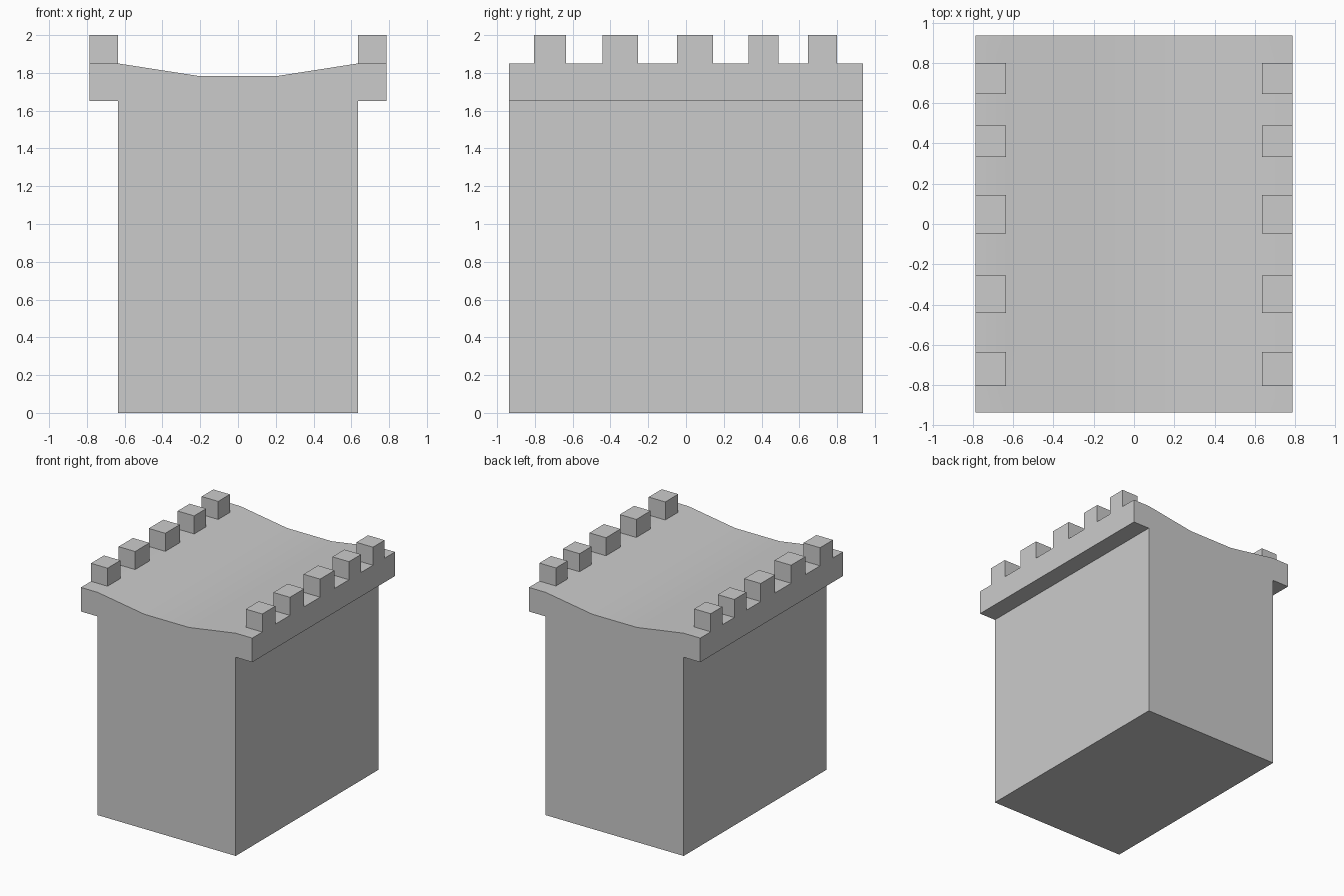
import bpy, bmesh, math

if "Cube" in bpy.data.objects:
    bpy.data.objects.remove(bpy.data.objects["Cube"])

HALF_Y = 0.937
WALL_X, PARAPET_X = 0.635, 0.787
# merlon start/end positions along y
MERLONS = [(-0.805, -0.635), (-0.443, -0.255), (-0.047, 0.143),
           (0.332, 0.49), (0.647, 0.80)]

# front profile: block, overhanging parapets, sagging deck
half = [(WALL_X, 0), (WALL_X, 1.65), (PARAPET_X, 1.65),
        (PARAPET_X, 1.85), (WALL_X, 1.85), (0.205, 1.783)]
profile = half + [(-x, z) for x, z in reversed(half)]
n = len(profile)

# loft the profile along y, with a station at every merlon end
stations = [-HALF_Y] + [y for pair in MERLONS for y in pair] + [HALF_Y]
bm = bmesh.new()
rings = [[bm.verts.new((x, y, z)) for x, z in profile] for y in stations]
for a, b in zip(rings, rings[1:]):
    for i in range(n):
        j = (i + 1) % n
        bm.faces.new((a[i], b[i], b[j], a[j]))
bm.faces.new(rings[0])
bm.faces.new(rings[-1][::-1])
bmesh.ops.recalc_face_normals(bm, faces=bm.faces)


# raise merlons out of the parapet tops
def is_merlon(face):
    c = face.calc_center_median()
    return (face.normal.z > 0.99 and abs(c.x) > WALL_X
            and any(lo < c.y < hi for lo, hi in MERLONS))


tops = [f for f in bm.faces if is_merlon(f)]
raised = bmesh.ops.extrude_discrete_faces(bm, faces=tops)["faces"]
bmesh.ops.translate(bm, vec=(0, 0, 0.15),
                    verts=list({v for f in raised for v in f.verts}))

# merge coplanar strips into clean faces
bmesh.ops.dissolve_limit(bm, angle_limit=math.radians(0.5),
                         verts=bm.verts, edges=bm.edges)
bmesh.ops.recalc_face_normals(bm, faces=bm.faces)

mesh = bpy.data.meshes.new("battlement_wall")
bm.to_mesh(mesh)
bm.free()
wall = bpy.data.objects.new("battlement_wall", mesh)
bpy.context.collection.objects.link(wall)

# soft shading across the deck, sharp block edges
bpy.context.view_layer.objects.active = wall
wall.select_set(True)
bpy.ops.object.shade_smooth_by_angle(angle=math.radians(30))
